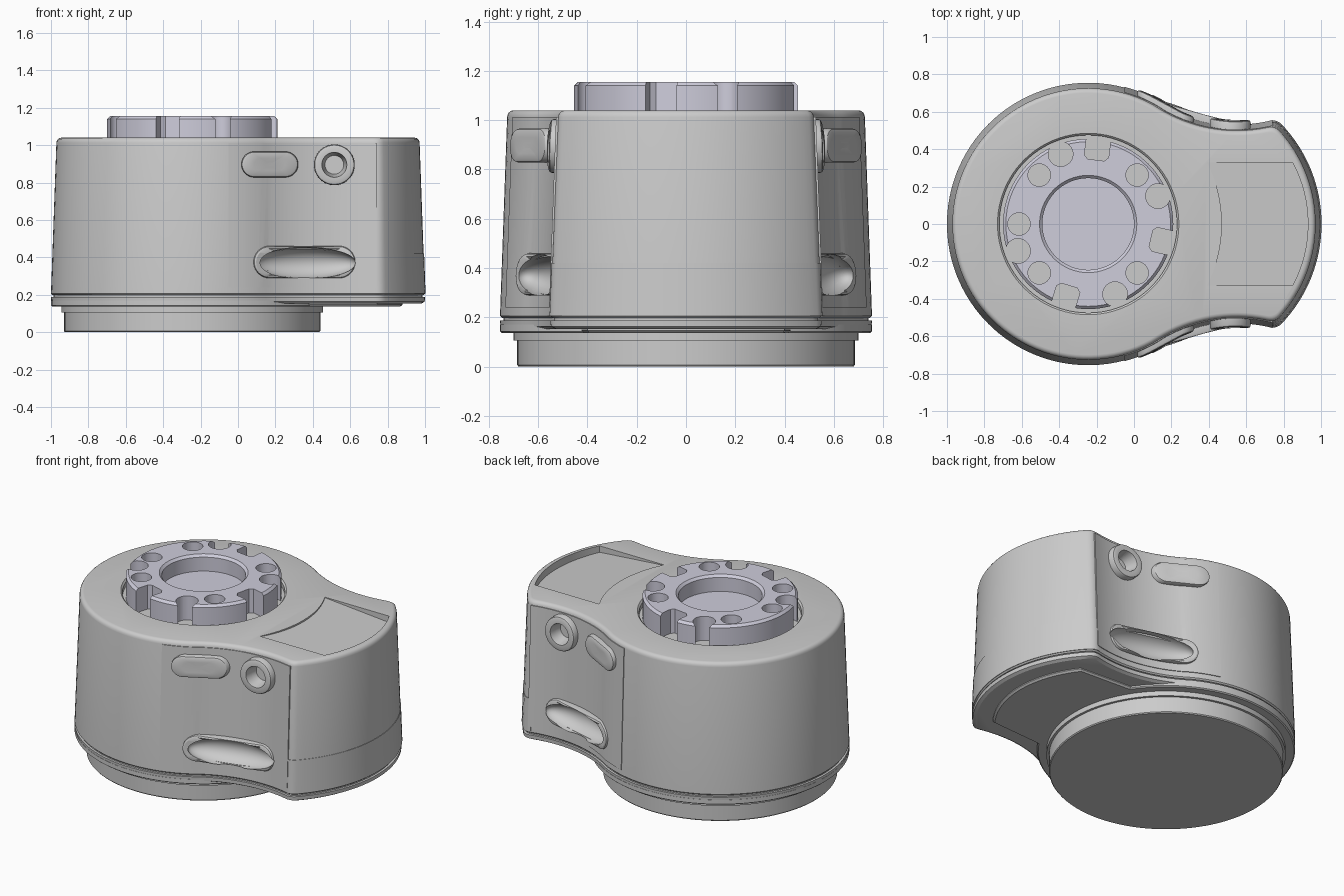
import bpy, bmesh
from math import sin, cos, pi, radians, sqrt, atan2

if "Cube" in bpy.data.objects:
    bpy.data.objects.remove(bpy.data.objects["Cube"])

CX = -0.245                      # axis of the round half
FX, FY, FR = 0.55, 1.29, 0.762   # concave flank arc
NX, NR = 0.23, 0.77              # nose arc
R = 0.755


def loft(name, rings, closed=False, mirror=False):
    """Skin equal-length rings of points; cap the ends unless closed."""
    bm = bmesh.new()
    for s in ((1, -1) if mirror else (1,)):
        vs = [[bm.verts.new((x, y * s, z)) for x, y, z in r] for r in rings]
        n = len(vs[0])
        pairs = list(zip(vs, vs[1:])) + ([(vs[-1], vs[0])] if closed else [])
        for a, b in pairs:
            for i in range(n):
                j = (i + 1) % n
                bm.faces.new((a[i], a[j], b[j], b[i]))
        if not closed:
            bm.faces.new(vs[0])
            bm.faces.new(vs[-1])
    bmesh.ops.recalc_face_normals(bm, faces=bm.faces)
    me = bpy.data.meshes.new(name)
    bm.to_mesh(me)
    bm.free()
    ob = bpy.data.objects.new(name, me)
    bpy.context.collection.objects.link(ob)
    return ob


def circle(r, z, cx=CX, cy=0, n=96):
    return [(cx + r * cos(2 * pi * i / n), cy + r * sin(2 * pi * i / n), z) for i in range(n)]


def arc(cx, cy, r, a0, a1, n):
    return [(cx + r * cos(a0 + (a1 - a0) * i / n), cy + r * sin(a0 + (a1 - a0) * i / n))
            for i in range(n + 1)]


def half_outline(off):
    r, rn, rf = R - off, NR - off, FR + off
    dx, dy = FX - NX, FY
    d = sqrt(dx * dx + dy * dy)
    a = (rn * rn - rf * rf + d * d) / (2 * d)
    h = sqrt(rn * rn - a * a)
    p = (NX + (a * dx + h * dy) / d, (a * dy - h * dx) / d)
    tn, tf, tt = atan2(p[1], p[0] - NX), atan2(p[1] - FY, p[0] - FX), atan2(FY, FX - CX)
    nose = arc(NX, 0, rn, 0, tn - 0.05, 16)
    flank = arc(FX, FY, rf, tf - 0.05, tt - pi, 16)
    s, e = nose[-1], flank[0]
    corner = [tuple((1 - t) ** 2 * s[k] + 2 * t * (1 - t) * p[k] + t * t * e[k] for k in (0, 1))
              for t in (0.2, 0.4, 0.6, 0.8)]
    return nose + corner + flank + arc(CX, 0, r, tt, pi, 36)[1:]


def outline(off, z):
    h = half_outline(off)
    return [(x, y, z) for x, y in h + [(x, -y) for x, y in h[-2:0:-1]]]


def draft(z):
    return 0.03 * (z - 0.2) / 0.84


def side(x, z, d=0):
    """Point on the front flank, pushed outward by d."""
    off = draft(z) - d
    if x < CX + (FX - CX) * (R - off) / (R + FR):
        return (x, -sqrt((R - off) ** 2 - (x - CX) ** 2), z)
    return (x, sqrt((FR + off) ** 2 - (x - FX) ** 2) - FY, z)


def pill(cx, cz, hx, hz, n=48):
    pts = []
    for i in range(n):
        t = 2 * pi * (i + 0.5) / n
        pts.append((cx + (hx - hz) * (1 if cos(t) > 0 else -1) + hz * cos(t), cz + hz * sin(t)))
    return pts


def side_ring(cx, cz, hx, hz, d):
    return [side(x, z, d) for x, z in pill(cx, cz, hx, hz)]


def pad(name, cx, cz, hx, hz, h):
    b = 0.014
    rings = [side_ring(cx, cz, hx, hz, -0.02), side_ring(cx, cz, hx, hz, h - b),
             side_ring(cx, cz, hx - b * 0.3, hz - b * 0.3, h - b * 0.3)]
    rings += [side_ring(cx, cz, (hx - b) * s, (hz - b) * s, h) for s in (1, 0.6, 0.2)]
    return loft(name, rings, mirror=True)


# main housing, seam groove and base flange
body = loft("housing", [outline(0.008, 0.198), outline(0, 0.206), outline(draft(1.01), 1.012)] +
            [outline(0.029 + 0.026 * (1 - cos(a)), 1.012 + 0.028 * sin(a))
             for a in (pi / 8, pi / 4, 3 * pi / 8, pi / 2)])
seam = loft("seam_gap", [outline(0.014, 0.18), outline(0.014, 0.21)])
flange = loft("base_flange", [outline(0.02, 0.153), outline(0.002, 0.163), outline(0, 0.187)])
round_rim = loft("round_base_rim", [circle(0.748, 0.137), circle(0.755, 0.143), circle(0.755, 0.17)])

# round foot with step
foot = loft("foot", [circle(0.68, 0), circle(0.685, 0.006), circle(0.685, 0.106), circle(0.7, 0.106),
                     circle(0.7, 0.145)])

# raised plate under the nose
def under_plate(s, z):
    a = radians(38)
    pts = [(0.3, -0.43 + s)] + arc(NX, 0, 0.65 - s, -a, a, 20) + [(0.3, 0.43 - s)]
    return [(x, y, z) for x, y in pts]
nose_plate = loft("nose_under_plate", [under_plate(0.012, 0.137), under_plate(0, 0.147), under_plate(0, 0.165)])

# side access panels and lower nose cover, standing slightly proud
xs = [-0.05 + 0.79 * i / 30 for i in range(31)]
panel = loft("side_panels", [[side(x, z, 0.005) for x in xs] + [side(x, z, -0.03) for x in xs[::-1]]
                             for z in (0.24, 1.012)], mirror=True)

def nose_ring(z):
    h = half_outline(draft(z) - 0.003)[:22]
    return [(x, y, z) for x, y in [(x, -y) for x, y in h[:0:-1]] + h]
nose_cover = loft("lower_nose_cover", [nose_ring(0.206), nose_ring(0.42)])

# side controls: oblong key, round button, finger grip
key = pad("oblong_keys", 0.17, 0.897, 0.152, 0.069, 0.036)
button = pad("round_buttons", 0.515, 0.895, 0.109, 0.109, 0.05)
grip = pad("finger_grips", 0.355, 0.375, 0.272, 0.086, 0.022)

# output ring with hub floor
prof = [(0.245, 0.99), (0.245, 1.14), (0.26, 1.155), (0.44, 1.155), (0.455, 1.14), (0.455, 0.99)]
ring = loft("mounting_ring", [circle(r, z) for r, z in prof], closed=True)
hub = loft("hub_floor", [circle(0.25, 0.99), circle(0.25, 1.05)])

# cutters
cutters = []
def cutter(name, rings, mirror=False):
    ob = loft(name, rings, mirror=mirror)
    ob.hide_render = True
    cutters.append(ob)
    return ob

pocket = cutter("pocket_cutter", [circle(0.475, 1.0), circle(0.475, 1.03), circle(0.49, 1.045), circle(0.49, 1.1)])
window = arc(NX, 0, 0.70, -radians(28.1), radians(28.1), 16) + arc(CX, 0, 0.715, radians(27.5), -radians(27.5), 16)
recess = cutter("window_cutter", [[(x, y, 1.037 - 0.045 * (x - 0.38) / 0.55) for x, y in window],
                                  [(x, y, 1.1) for x, y in window]])
bore = cutter("button_bore_cutter", [side_ring(0.515, 0.895, r, r, d) for r, d in ((0.05, -0.03), (0.067, 0.05), (0.07, 0.09))],
              mirror=True)
ca, sa = cos(radians(-13.7)), sin(radians(-13.7))
scoop_rings = []
for i in range(25):
    t = pi * (0.02 + 0.96 * i / 24)
    u, s = -0.27 * cos(t), sin(t)
    scoop_rings.append([(0.365 + u * ca - v * sa, 0.592 + u * sa + v * ca, 0.37 + 0.085 * s * cos(q))
                        for q in [2 * pi * k / 32 for k in range(32)] for v in [0.1 * s * sin(q)]])
scoop = cutter("grip_scoop_cutter", scoop_rings, mirror=True)

ring_cuts = []
for rad, hr, angles in ((0.37, 0.06, (45, 135, 180, 225, 315)), (0.402, 0.066, (21.8, 111.5, 201, 291))):
    for a in angles:
        x, y = CX + rad * cos(radians(a)), rad * sin(radians(a))
        ring_cuts.append(cutter("hole_cutter", [circle(hr, z, x, y, 32) for z in (0.95, 1.2)]))
for a in (83, -13, -107):
    c, s = cos(radians(a)), sin(radians(a))
    pts = [(0.6, -0.065), (0.6, 0.065), (0.365, 0.065), (0.345, 0.045), (0.345, -0.045), (0.365, -0.065)]
    ring_cuts.append(cutter("slot_cutter", [[(CX + u * c - v * s, u * s + v * c, z) for u, v in pts]
                                            for z in (0.95, 1.2)]))

# apply cuts
for ob, cuts in ((body, [pocket, recess, bore, scoop]), (panel, [bore, scoop]), (button, [bore]),
                 (grip, [scoop]), (ring, ring_cuts)):
    bpy.context.view_layer.objects.active = ob
    for c in cuts:
        m = ob.modifiers.new("cut", 'BOOLEAN')
        m.object, m.operation, m.solver = c, 'DIFFERENCE', 'EXACT'
        bpy.ops.object.modifier_apply(modifier=m.name)
for c in cutters:
    bpy.data.objects.remove(c)

# ring colour and shading
mat = bpy.data.materials.new("pale_metal")
mat.diffuse_color = (0.62, 0.61, 0.71, 1)
mat.use_nodes = True
mat.node_tree.nodes["Principled BSDF"].inputs["Base Color"].default_value = mat.diffuse_color
for ob in (ring, hub):
    ob.data.materials.clear()
    ob.data.materials.append(mat)
bpy.ops.object.select_all(action='DESELECT')
for ob in bpy.context.scene.objects:
    ob.select_set(True)
bpy.ops.object.shade_smooth_by_angle(angle=radians(28))
